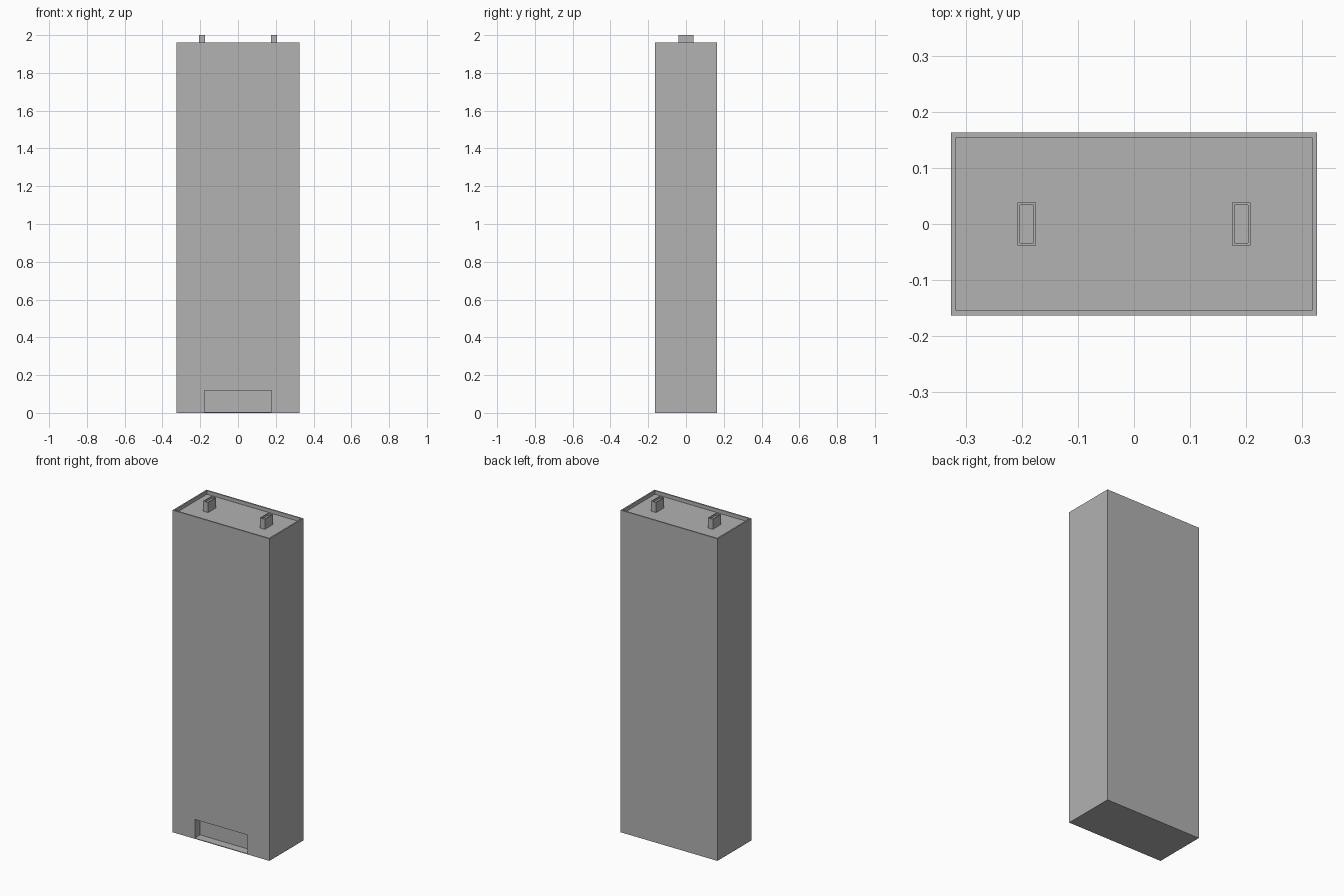
import bpy
import bmesh
from mathutils import Matrix, Vector

old = bpy.data.objects.get("Cube")
if old:
    bpy.data.objects.remove(old, do_unlink=True)

# One plain concrete grey for everything
GREY = (0.445, 0.445, 0.445, 1)
mat = bpy.data.materials.new("concrete grey")
mat.use_nodes = True
mat.diffuse_color = GREY
mat.node_tree.nodes["Principled BSDF"].inputs["Base Color"].default_value = GREY

WIDTH, DEPTH, HEIGHT = 0.652, 0.326, 1.96
ROOF_Z = 1.938


def box(name, size, centre, rim=0, sink=0):
    """Box whose top may be inset by rim and lowered by sink."""
    bm = bmesh.new()
    matrix = Matrix.Translation(centre) @ Matrix.Diagonal((*size, 1))
    bmesh.ops.create_cube(bm, size=1, matrix=matrix)
    if rim:
        bm.normal_update()
        top = max(bm.faces, key=lambda f: f.calc_center_median().z)
        bmesh.ops.inset_region(bm, faces=[top], thickness=rim)
        # Extrude the inner face straight down to form the recess walls
        new = bmesh.ops.extrude_discrete_faces(bm, faces=[top])["faces"][0]
        bmesh.ops.translate(bm, verts=new.verts, vec=Vector((0, 0, -sink)))
    bmesh.ops.recalc_face_normals(bm, faces=bm.faces)
    mesh = bpy.data.meshes.new(name)
    bm.to_mesh(mesh)
    bm.free()
    mesh.materials.append(mat)
    obj = bpy.data.objects.new(name, mesh)
    bpy.context.collection.objects.link(obj)
    return obj


# Tower with parapet around a sunken roof
tower = box("tower", (WIDTH, DEPTH, HEIGHT), (0, 0, HEIGHT / 2),
            rim=0.012, sink=HEIGHT - ROOF_Z)

# Entrance recess in the front, with a thin floor left below
sill, lintel, recess = 0.004, 0.118, 0.052
cutter = box("entrance_cutter", (0.354, recess * 2, lintel - sill),
             (0, -DEPTH / 2, (sill + lintel) / 2))
cutter.hide_render = True
cutter.hide_viewport = True
cut = tower.modifiers.new("entrance", "BOOLEAN")
cut.operation = "DIFFERENCE"
cut.solver = "EXACT"
cut.object = cutter

# Two hollow-topped chimneys on the roof
for side, x in (("left", 0.191), ("right", -0.191)):
    box(side + "_chimney", (0.033, 0.077, 2 - ROOF_Z),
        (x, 0, (2 + ROOF_Z) / 2), rim=0.006, sink=0.012)
